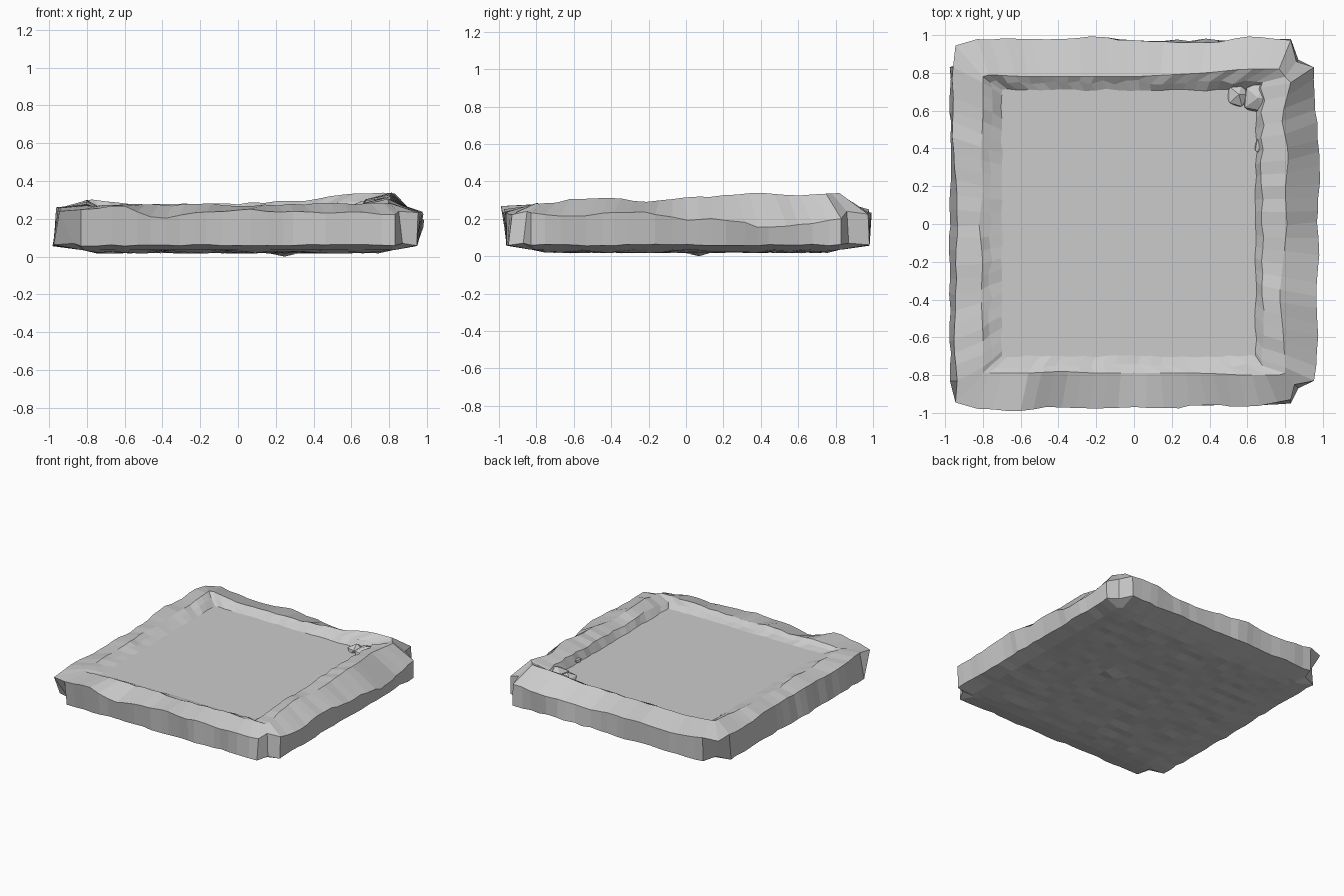
import bpy
import bmesh
import random
from mathutils import Vector

random.seed(4)
if "Cube" in bpy.data.objects:
    bpy.data.objects.remove(bpy.data.objects["Cube"], do_unlink=True)

stone = bpy.data.materials.new("grey_stone")
stone.use_nodes = True
grey = (0.6, 0.6, 0.6, 1.0)
stone.diffuse_color = grey
stone.node_tree.nodes["Principled BSDF"].inputs["Base Color"].default_value = grey

FLOOR = 0.235    # height of the sunken top
UNDER = 0.035    # height of the underside
END = 0.83       # where each straight side stops
SEGMENTS = 22    # facets along each side


class Side:
    """Hand-shaped samples of one side, in hundredths, run counter-clockwise."""

    def __init__(self, out, edge, crest, ridge, base, crest_in, shoulder, foot, step):
        self.out, self.edge, self.crest, self.ridge = out, edge, crest, ridge
        self.base, self.crest_in = base, crest_in
        self.shoulder, self.foot, self.step = shoulder, foot, step


front = Side([98, 99, 96.5, 98, 97, 97.5, 95.5, 97, 93],
             [25, 27, 20, 23, 25, 24, 23, 24, 22],
             [27, 28, 27, 28, 27, 27, 28, 28, 28],
             [79, 79, 78, 79, 79, 79, 79, 80, 80], 0.955, 0.79, 0.75, 0.70, 0.45)
right = Side([95, 98, 96, 98, 97, 98, 98, 96, 95],
             [23, 21, 23, 24, 19, 20, 15, 17, 20],
             [28, 31, 31, 29, 31, 32, 33.5, 33, 33],
             [80, 79, 77, 79, 81, 80, 82, 78, 83], 0.945, 0.80, 0.68, 0.645, 0.65)
back = Side([97, 99.5, 96, 96, 97, 99, 98, 98, 98],
            [23, 22, 20, 20, 22, 23, 22, 22, 25],
            [34, 33, 30, 29, 28, 28, 28, 28, 30],
            [82, 82, 80, 79, 78, 78, 78, 78, 79], 0.975, 0.78, 0.75, 0.71, 0.5)
left = Side([96, 96, 96, 94, 93.5, 94, 94.5, 95, 94],
            [25, 24, 26, 25, 24, 25, 24, 25, 26],
            [30, 28, 27, 27, 27, 28, 27, 27, 27],
            [80, 80, 81, 80, 82, 80, 81, 80, 80], 0.975, 0.80, 0.76, 0.70, 0.5)
sides = [front, right, back, left]
corner_reach = [0.85, 0.86, 0.945, 0.945]


def sample(values, t):
    x = t * (len(values) - 1)
    i = min(int(x), len(values) - 2)
    return (values[i] + (values[i + 1] - values[i]) * (x - i)) / 100


def place(k, along, out, z):
    """Turn a point drawn on the front side onto side k."""
    x, y = along, -out
    for _ in range(k):
        x, y = -y, x
    return Vector((x, y, z))


def wobble(amount):
    return random.uniform(-amount, amount)


def finish(bm, name):
    bmesh.ops.recalc_face_normals(bm, faces=bm.faces)
    mesh = bpy.data.meshes.new(name)
    bm.to_mesh(mesh)
    bm.free()
    mesh.materials.append(stone)
    obj = bpy.data.objects.new(name, mesh)
    bpy.context.collection.objects.link(obj)
    return obj


# Rings from the underside, up the broken wall and over the rim to the floor
rings = [[] for _ in range(6)]
for k, side in enumerate(sides):
    before, after = sides[k - 1], sides[(k + 1) % 4]
    for i in range(SEGMENTS + 1):
        t = i / SEGMENTS
        u = END * (2 * t - 1)
        if 0 < i < SEGMENTS:
            u += wobble(0.015)
        inner = 0.02 + 0.96 * t
        out = sample(side.out, t) + wobble(0.004)
        crest = sample(side.crest, t) + wobble(0.005)
        step = FLOOR + (crest - FLOOR) * side.step + wobble(0.008)

        def along(field):
            low, high = -getattr(before, field), getattr(after, field)
            return low + (high - low) * inner

        rings[0].append(place(k, u * 0.97, 0.83, UNDER))
        rings[1].append(place(k, u, side.base + wobble(0.007), 0.06 + wobble(0.005)))
        rings[2].append(place(k, u, out, sample(side.edge, t) + wobble(0.005)))
        rings[3].append(place(k, along("crest_in"), sample(side.ridge, t), crest))
        rings[4].append(place(k, along("shoulder"), side.shoulder + wobble(0.012), step))
        rings[5].append(place(k, along("foot"), side.foot + wobble(0.006), FLOOR))

    # Chipped corner joining this side to the next
    reach = corner_reach[k]
    high = (side.crest[-1] + after.crest[0]) / 200
    rings[0].append(place(k, 0.82, 0.82, UNDER))
    rings[1].append(place(k, 0.87, 0.87, 0.07))
    rings[2].append(place(k, reach, reach, 0.24))
    rings[3].append(place(k, after.crest_in, side.crest_in, high))
    rings[4].append(place(k, after.shoulder, side.shoulder, (high + FLOOR) / 2))
    rings[5].append(place(k, after.foot, side.foot, FLOOR))

# Stone slab with raised rim
bm = bmesh.new()
loops = [[bm.verts.new(p) for p in ring] for ring in rings]
for low, high in zip(loops, loops[1:]):
    for i in range(len(low)):
        j = (i + 1) % len(low)
        bm.faces.new((low[i], low[j], high[j], high[i]))
bm.faces.new(loops[-1])
bm.faces.new(list(reversed(loops[0])))
finish(bm, "stone_slab")

# Rough lumpy underside
bm = bmesh.new()
bmesh.ops.create_grid(bm, x_segments=20, y_segments=24, size=0.825)
for v in bm.verts:
    v.co.z = UNDER if v.is_boundary else random.uniform(0.016, 0.032)
lump = min(bm.verts, key=lambda v: (v.co.xy - Vector((0.25, 0.08))).length)
lump.co.z = 0
under = finish(bm, "rough_underside")
if under.data.polygons[0].normal.z > 0:
    under.data.flip_normals()

# Loose broken chunks resting in the back corner on the left
bm = bmesh.new()
for x, y, size in ((0.66, 0.67, 0.09), (0.55, 0.68, 0.06), (0.69, 0.42, 0.05)):
    made = bmesh.ops.create_icosphere(bm, subdivisions=1, radius=size)["verts"]
    for v in made:
        v.co = Vector((x + v.co.x * 1.1 + wobble(0.01), y + v.co.y * 1.1 + wobble(0.01),
                       FLOOR + v.co.z * 0.7 + wobble(0.006)))
finish(bm, "corner_rubble")
